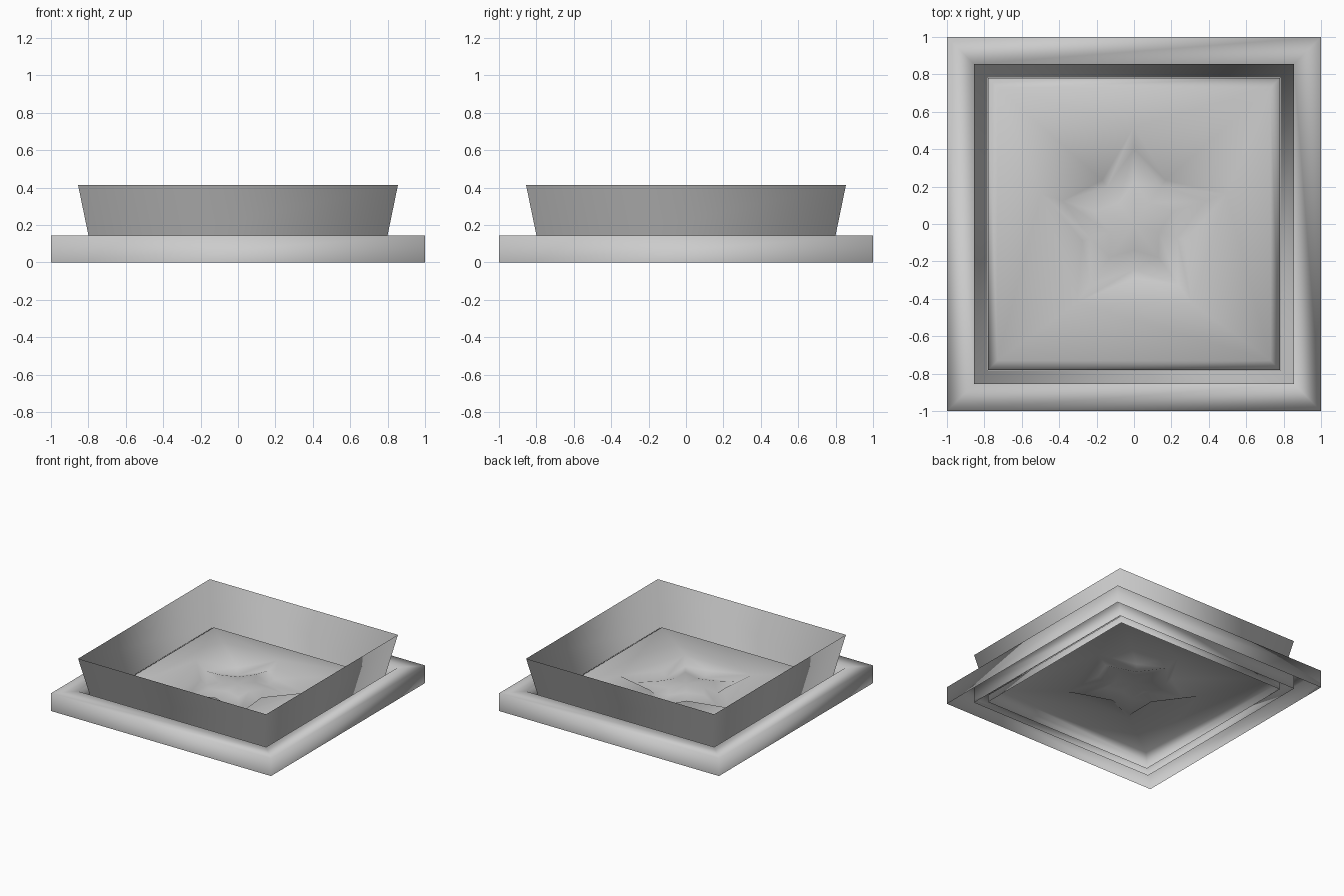
import bpy, bmesh, math

if "Cube" in bpy.data.objects:
    bpy.data.objects.remove(bpy.data.objects["Cube"])

grey = bpy.data.materials.new("light_grey")
grey.diffuse_color = (0.6, 0.6, 0.6, 1)
grey.use_nodes = True
grey.node_tree.nodes["Principled BSDF"].inputs["Base Color"].default_value = grey.diffuse_color


def square(half, z):
    return [(-half, -half, z), (half, -half, z), (half, half, z), (-half, half, z)]


def star(outer, inner, z):
    pts = []
    for i in range(10):
        r = inner if i % 2 else outer
        a = math.pi / 2 + i * math.pi / 5
        pts.append((r * math.cos(a), r * math.sin(a), z))
    return pts


def add_rings(bm, rings):
    """Join successive loops of equal length with quads."""
    loops = [[bm.verts.new(p) for p in ring] for ring in rings]
    for a, b in zip(loops, loops[1:]):
        n = len(a)
        for i in range(n):
            j = (i + 1) % n
            bm.faces.new((a[i], a[j], b[j], b[i]))
    return loops


def finish(name, bm):
    mesh = bpy.data.meshes.new(name)
    bm.to_mesh(mesh)
    bm.free()
    mesh.materials.append(grey)
    for p in mesh.polygons:
        p.use_smooth = True
    ob = bpy.data.objects.new(name, mesh)
    bpy.context.collection.objects.link(ob)


def loop_edges(bm, loop):
    n = len(loop)
    return [bm.edges.get((loop[i], loop[(i + 1) % n])) or
            bm.edges.new((loop[i], loop[(i + 1) % n])) for i in range(n)]


# Base frame: open-backed channel with outer skirt, top and inner skirt
bm = bmesh.new()
add_rings(bm, [square(1, 0), square(1, 0.145), square(0.855, 0.145), square(0.855, 0)])
finish("base_frame", bm)

# Flared thin wall
bm = bmesh.new()
add_rings(bm, [square(0.782, 0.06), square(0.855, 0.413)])
finish("flared_wall", bm)

# Floor panel: lip, raised border and padded star set in a groove
bm = bmesh.new()
panel = add_rings(bm, [square(0.78, 0), square(0.78, 0.06), square(0.73, 0.098)])
stars = add_rings(bm, [star(0.52, 0.29, 0.105), star(0.40, 0.245, 0.065),
                       star(0.22, 0.14, 0.10)])
centre = bm.verts.new((0, 0, 0.11))
inner = stars[-1]
for i in range(10):
    bm.faces.new((inner[i], inner[(i + 1) % 10], centre))
bmesh.ops.triangle_fill(bm, use_beauty=True, normal=(0, 0, 1),
                        edges=loop_edges(bm, panel[-1]) + loop_edges(bm, stars[0]))
bmesh.ops.recalc_face_normals(bm, faces=bm.faces[:])
if sum(f.normal.z for f in bm.faces) < 0:
    bmesh.ops.reverse_faces(bm, faces=bm.faces[:])
finish("star_floor", bm)
